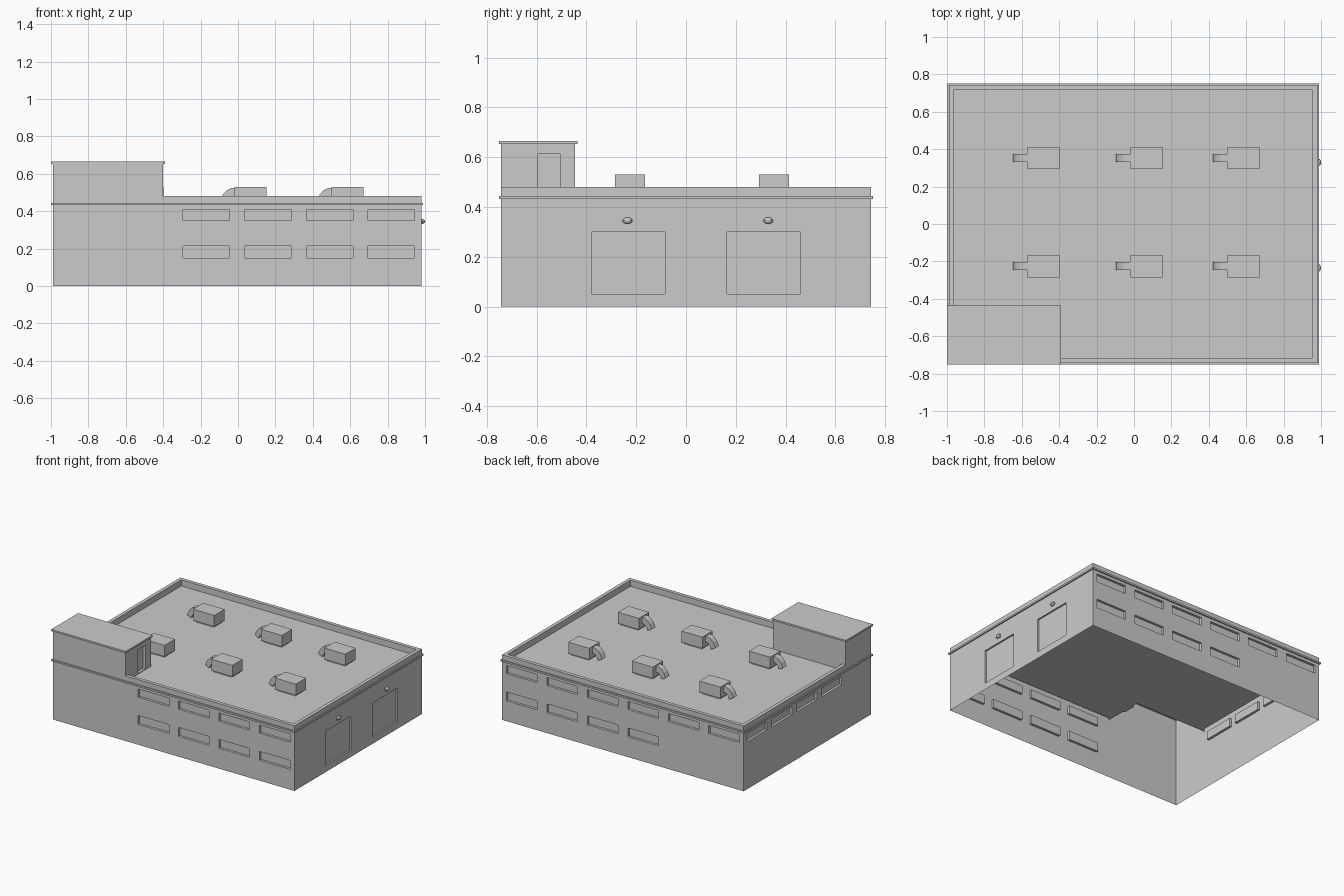
import bpy, bmesh
from mathutils import Vector, Matrix

if "Cube" in bpy.data.objects:
    bpy.data.objects.remove(bpy.data.objects["Cube"])

UP = Vector((0, 0, 1))
X0, X1, Y0, Y1 = -0.99, 0.98, -0.742, 0.742      # wall footprint
PX, PY = -0.40, -0.445                           # inner corner of the stair block
ROOF, TOP, BLOCK = 0.435, 0.48, 0.652


def finish(name, bm):
    mesh = bpy.data.meshes.new(name)
    bm.to_mesh(mesh)
    bm.free()
    obj = bpy.data.objects.new(name, mesh)
    bpy.context.collection.objects.link(obj)
    return obj


def wall(name, base, direction, u0, u1, z0, z1, openings=(), depth=0.018):
    """Single-sided wall facing direction x up, with recessed panels (ua, ub, za, zb)."""
    bm = bmesh.new()
    d = Vector(direction)
    out = d.cross(UP)
    us = sorted({u0, u1, *(v for o in openings for v in o[:2])})
    zs = sorted({z0, z1, *(v for o in openings for v in o[2:])})
    grid = [[bm.verts.new(Vector(base) + d * u + UP * z) for z in zs] for u in us]
    panels = []
    for i in range(len(us) - 1):
        for j in range(len(zs) - 1):
            f = bm.faces.new((grid[i][j], grid[i + 1][j], grid[i + 1][j + 1], grid[i][j + 1]))
            cu, cz = (us[i] + us[i + 1]) / 2, (zs[j] + zs[j + 1]) / 2
            if any(a < cu < b and c < cz < e for a, b, c, e in openings):
                panels.append(f)
    if panels:
        res = bmesh.ops.extrude_discrete_faces(bm, faces=panels)
        for f in res["faces"]:
            bmesh.ops.translate(bm, verts=f.verts[:], vec=-out * depth)
    return finish(name, bm)


def box(name, x0, x1, y0, y1, z0, z1):
    bm = bmesh.new()
    m = Matrix.Translation(((x0 + x1) / 2, (y0 + y1) / 2, (z0 + z1) / 2))
    bmesh.ops.create_cube(bm, size=1, matrix=m @ Matrix.Diagonal((x1 - x0, y1 - y0, z1 - z0, 1)))
    return finish(name, bm)


def windows(starts, width, za, zb):
    return [(round(s, 3), round(s + width, 3), za, zb) for s in starts]


HI, LO = (0.35, 0.41), (0.15, 0.215)
cols = [0.695 - 0.33 * i for i in range(6)]
back_cols = [-c - 0.25 for c in cols]

# Outer walls with recessed windows and loading doors
wall("front_wall", (0, Y0, 0), (1, 0, 0), X0, X1, 0, TOP,
     windows(cols[:4], 0.25, *HI) + windows(cols[:4], 0.25, *LO))
wall("back_wall", (0, Y1, 0), (-1, 0, 0), -X1, -X0, 0, TOP,
     windows(back_cols, 0.25, *HI) + windows(back_cols[:4], 0.25, *LO))
wall("left_wall", (X0, 0, 0), (0, -1, 0), -Y1, -Y0, 0, TOP,
     windows([-0.705 + 0.29 * i for i in range(4)], 0.235, *HI))
wall("right_wall", (X1, 0, 0), (0, 1, 0), Y0, Y1, 0, TOP,
     [(-0.38, -0.085, 0.05, 0.30), (0.165, 0.46, 0.05, 0.30)], 0.012)

# Roof deck with parapet, cut out around the stair block
t = 0.026
outer = [(PX, Y0), (X1, Y0), (X1, Y1), (X0, Y1), (X0, PY)]
inner = [(PX, Y0 + t), (X1 - t, Y0 + t), (X1 - t, Y1 - t), (X0 + t, Y1 - t), (X0 + t, PY)]
bm = bmesh.new()
a = [bm.verts.new((x, y, TOP)) for x, y in outer]
b = [bm.verts.new((x, y, TOP)) for x, y in inner]
c = [bm.verts.new((x, y, ROOF)) for x, y in inner]
for i in range(4):
    bm.faces.new((a[i], a[i + 1], b[i + 1], b[i]))
    bm.faces.new((b[i], b[i + 1], c[i + 1], c[i]))
bm.faces.new(c + [bm.verts.new((PX, PY, ROOF))])
finish("roof_and_parapet", bm)

# Projecting band around the building
bm = bmesh.new()
loops = []
for g, z in ((0, 0.432), (0.009, 0.432), (0.009, 0.444), (0, 0.444)):
    loops.append([bm.verts.new((x, y, z)) for x, y in
                  ((X0 - g, Y0 - g), (X1 + g, Y0 - g), (X1 + g, Y1 + g), (X0 - g, Y1 + g))])
for lo, hi in zip(loops, loops[1:]):
    for i in range(4):
        k = (i + 1) % 4
        bm.faces.new((lo[i], lo[k], hi[k], hi[i]))
finish("band", bm)

# Stair block on the roof, with door and cap
wall("stair_front", (0, Y0, 0), (1, 0, 0), X0, PX, TOP, BLOCK)
wall("stair_left", (X0, 0, 0), (0, -1, 0), -PY, -Y0, TOP, BLOCK)
wall("stair_back", (0, PY, 0), (-1, 0, 0), -PX, -X0, ROOF, BLOCK)
wall("stair_right", (PX, 0, 0), (0, 1, 0), Y0, PY, ROOF, BLOCK,
     [(-0.595, -0.505, ROOF + 0.005, 0.615)], 0.02)
box("stair_cap", X0 - 0.009, PX + 0.009, Y0 - 0.008, PY + 0.009, BLOCK, 0.665)

# Rooftop air units, each with a bent duct
duct = [(0, 0.523), (-0.02, 0.523), (-0.042, 0.512), (-0.062, 0.49), (-0.078, 0.455),
        (-0.045, 0.438), (-0.034, 0.462), (-0.02, 0.475), (0, 0.48)]
for x in (-0.57, -0.018, 0.50):
    for y in (-0.225, 0.353):
        box("air_unit", x, x + 0.171, y - 0.06, y + 0.06, 0.447, 0.53)
        box("air_unit_base", x + 0.012, x + 0.159, y - 0.048, y + 0.048, ROOF, 0.447)
        bm = bmesh.new()
        face = bm.faces.new([bm.verts.new((x + dx, y - 0.022, z)) for dx, z in duct])
        res = bmesh.ops.extrude_face_region(bm, geom=[face], use_keep_orig=True)
        bmesh.ops.translate(bm, vec=(0, 0.044, 0),
                            verts=[v for v in res["geom"] if isinstance(v, bmesh.types.BMVert)])
        bmesh.ops.recalc_face_normals(bm, faces=bm.faces[:])
        finish("air_duct", bm)

# Lamps over the loading doors
for y in (-0.235, 0.33):
    box("lamp_plate", X1 - 0.002, X1 + 0.006, y - 0.014, y + 0.014, 0.333, 0.357)
    bm = bmesh.new()
    bmesh.ops.create_uvsphere(bm, u_segments=12, v_segments=6, radius=1,
                              matrix=Matrix.Translation((X1 + 0.006, y, 0.345))
                              @ Matrix.Diagonal((0.014, 0.02, 0.013, 1)))
    finish("lamp", bm)
